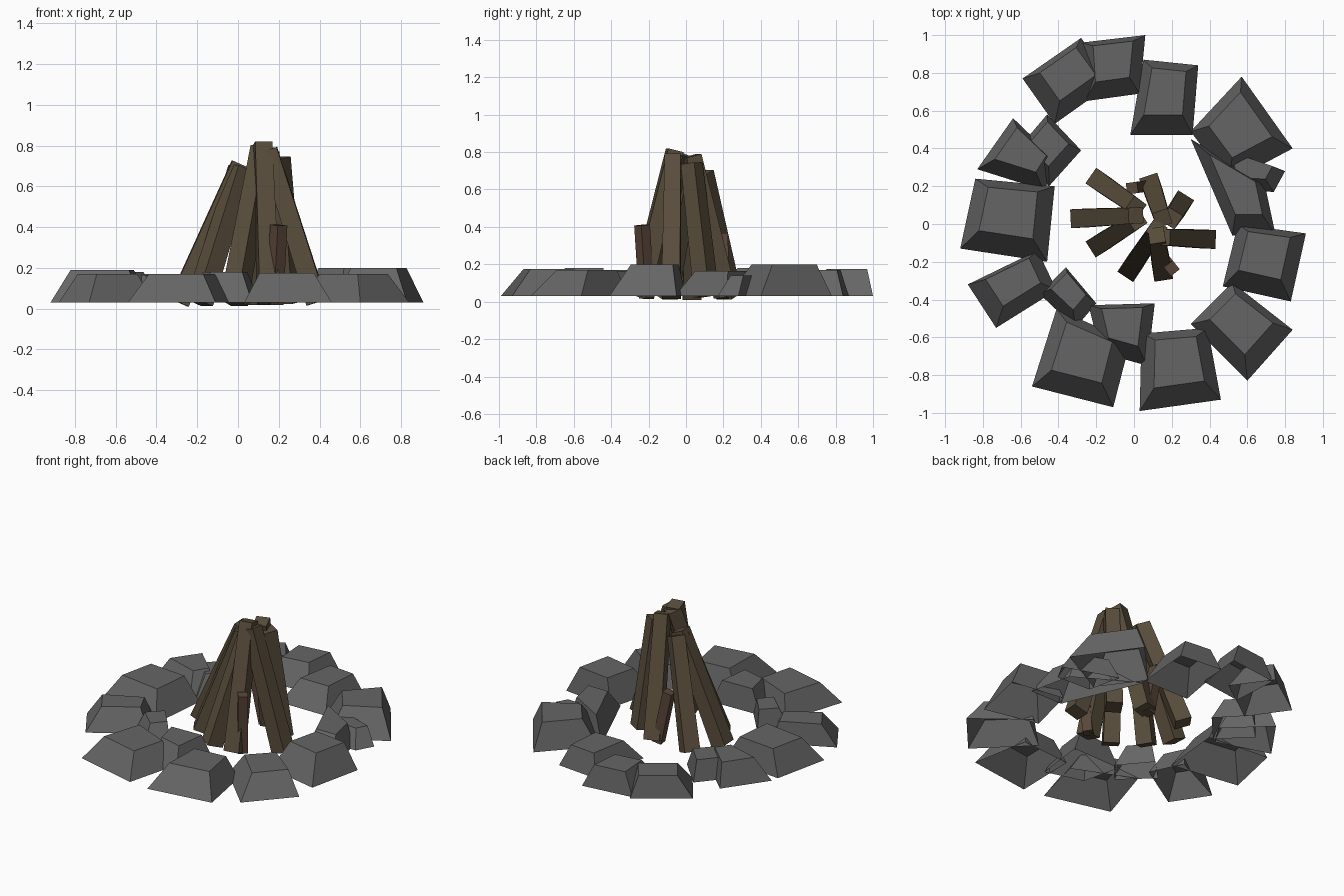
import bpy
from mathutils import Vector


def material(name, rgb):
    m = bpy.data.materials.new(name)
    m.diffuse_color = (*rgb, 1)
    return m


def mesh_object(name, verts, faces, mat):
    me = bpy.data.meshes.new(name)
    me.from_pydata(verts, [], faces)
    me.update()
    me.materials.append(mat)
    ob = bpy.data.objects.new(name, me)
    bpy.context.collection.objects.link(ob)
    return ob


SIDES = [(i, (i + 1) % 4, (i + 1) % 4 + 4, i + 4) for i in range(4)]
stone_mat = material("stone", (0.13, 0.13, 0.13))
log_mat = material("wood", (0.10, 0.075, 0.045))
kindling_mat = material("kindling", (0.10, 0.06, 0.04))


# Ring stone: open-bottomed tapered block on an irregular four-sided base
def stone(name, top, *xy):
    base = [Vector((xy[i], xy[i + 1], 0.03)) for i in range(0, 8, 2)]
    area = sum(a.x * b.y - b.x * a.y for a, b in zip(base, base[1:] + base[:1]))
    if area < 0:
        base.reverse()
    c = sum(base, Vector()) / 4
    cap = [c + (v - c) * 0.62 + Vector((0, 0.035, 0)) for v in base]
    for v in cap:
        v.z = top
    mesh_object(name, base + cap, SIDES + [(4, 5, 6, 7)], stone_mat)


# Leaning log: square beam between two points, slightly narrower at the top
def log(name, foot, tip, w0=0.1, w1=0.085, mat=log_mat):
    a, b = Vector(foot), Vector(tip)
    axis = (b - a).normalized()
    side = axis.cross(Vector((0, 0, 1))).normalized()
    up = side.cross(axis)
    verts = []
    for p, w in ((a, w0), (b, w1)):
        for s, t in ((-1, -1), (1, -1), (1, 1), (-1, 1)):
            verts.append(p + side * s * w / 2 + up * t * w / 2)
    return mesh_object(name, verts, SIDES + [(3, 2, 1, 0), (4, 5, 6, 7)], mat)


# Stone ring: top height, then base corners
for i, s in enumerate([
    (.17, -.59, .77, -.28, .985, -.11, .75, -.42, .53),
    (.175, -.28, .96, .06, 1.0, .03, .69, -.26, .65),
    (.17, .05, .87, .34, .84, .31, .47, -.02, .47),
    (.20, .57, .78, .84, .40, .50, .22, .30, .49),
    (.165, .30, .45, .69, .22, .75, -.06, .52, -.06),
    (.14, .45, .40, .80, .28, .74, .17, .50, .18),
    (.20, .55, 0, .91, -.05, .83, -.41, .47, -.33),
    (.17, .52, -.31, .84, -.56, .60, -.83, .30, -.53),
    (.175, .04, -.58, .39, -.55, .46, -.93, .03, -.99),
    (.17, -.41, -.45, -.02, -.62, -.11, -.97, -.54, -.86),
    (.18, -.24, -.43, .11, -.42, .07, -.75, -.18, -.68),
    (.165, -.36, -.23, -.20, -.42, -.31, -.55, -.50, -.37),
    (.17, -.51, -.14, -.41, -.35, -.73, -.55, -.88, -.32),
    (.19, -.84, .24, -.42, .20, -.46, -.20, -.92, -.13),
    (.18, -.64, .56, -.39, .32, -.48, .18, -.83, .29),
    (.165, -.46, .58, -.28, .39, -.45, .20, -.63, .38),
]):
    stone(f"ring_stone_{i + 1}", *s)

# Tall logs leaning together
for i, (foot, tip) in enumerate([
    ((-.19, .23, .03), (.01, .09, .69)),
    ((-.29, .03, .03), (.01, .045, .71)),
    ((-.19, -.11, .03), (.015, .02, .69)),
    ((-.02, -.24, .03), (.12, -.03, .79)),
    ((.15, -.25, .03), (.12, -.06, .81)),
    ((.385, -.08, .03), (.15, -.07, .78)),
    ((.25, .11, .03), (.20, .03, .74)),
    ((.09, .21, .03), (.15, .03, .78)),
]):
    log(f"log_{i + 1}", foot, tip)

# Short kindling pieces
log("kindling_front", (.18, -.21, .02), (.20, -.235, .41), .06, .06, kindling_mat)
log("kindling_back", (.06, .20, .02), (-.01, .19, .36), .06, .06, kindling_mat)
